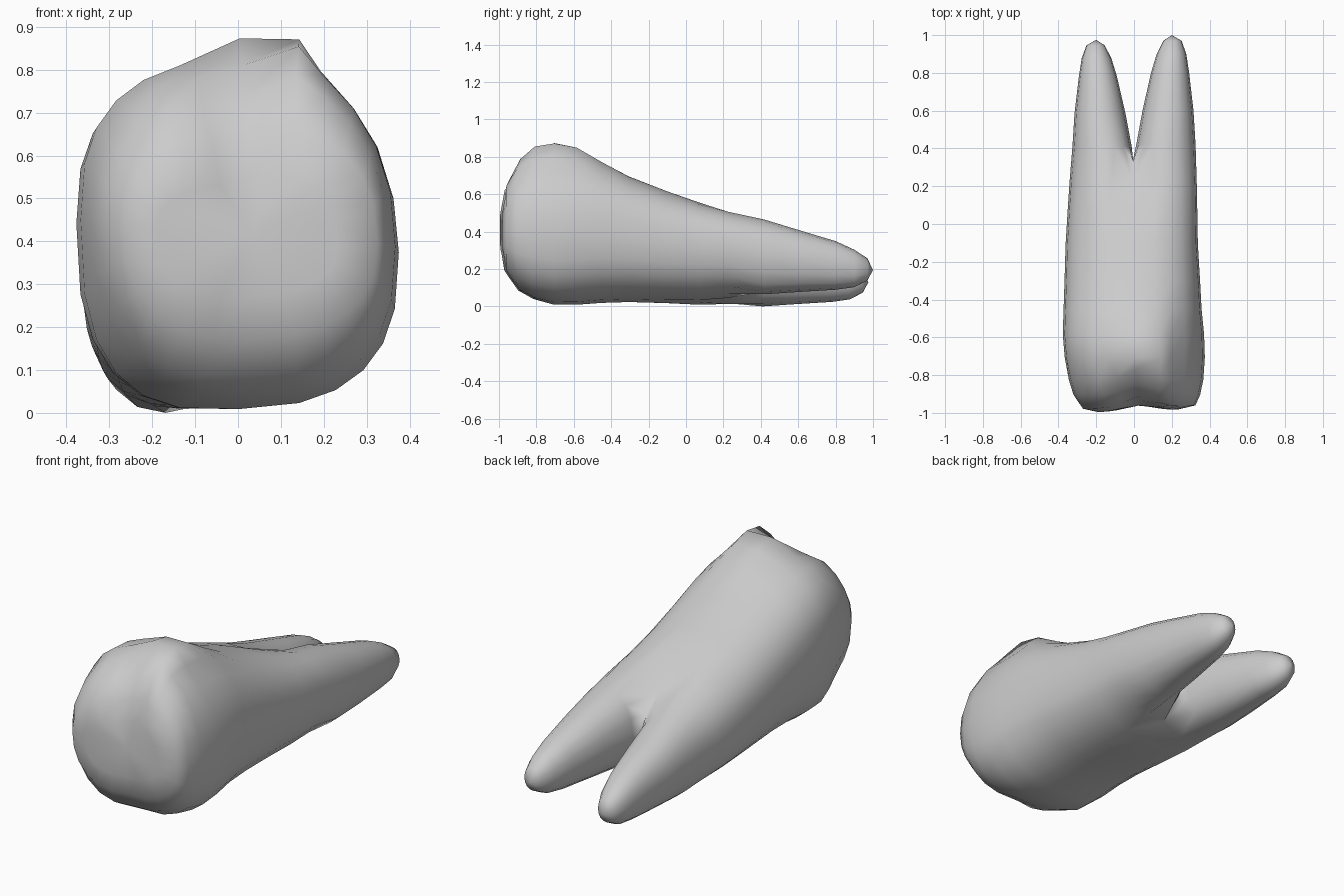
import bpy, bmesh, math

cube = bpy.data.objects.get("Cube")
if cube:
    bpy.data.objects.remove(cube)

SIDES = 24
HALF = SIDES // 2


def bump(value, centre, width):
    return math.exp(-((value - centre) / width) ** 2)


def rounded(angle, x0, x1, z0, z1, power, lean=0):
    """Point on a squarish oval in the given box; lean lowers its widest point on the left."""
    c, s = math.cos(angle), math.sin(angle)
    x = math.copysign(abs(c) ** (2 / power), c)
    middle = (z0 + z1) / 2 - lean * x
    reach = z1 - middle if s > 0 else z0 - middle
    return (x0 + x1 + x * (x1 - x0)) / 2, middle + reach * abs(s) ** (2 / power)


def bridge(bm, a, b):
    for i in range(len(a)):
        j = (i + 1) % len(a)
        bm.faces.new((a[i], a[j], b[j], b[i]))


def close_end(bm, ring, point):
    tip = bm.verts.new(point)
    for i in range(len(ring)):
        bm.faces.new((ring[i], ring[(i + 1) % len(ring)], tip))


# Crown and neck sections: y, x range, z range
BODY = [
    (-0.985, -0.19, 0.23, 0.28, 0.56),
    (-0.965, -0.27, 0.325, 0.18, 0.67),
    (-0.90, -0.32, 0.35, 0.09, 0.775),
    (-0.82, -0.345, 0.367, 0.045, 0.83),
    (-0.70, -0.367, 0.375, 0.02, 0.838),
    (-0.58, -0.377, 0.371, 0.02, 0.828),
    (-0.45, -0.373, 0.358, 0.03, 0.775),
    (-0.30, -0.368, 0.350, 0.035, 0.705),
    (-0.10, -0.362, 0.338, 0.03, 0.628),
    (0.08, -0.351, 0.335, 0.024, 0.565),
    (0.23, -0.341, 0.332, 0.026, 0.52),
]
# Root sections: y, inner x, outer x, z range
ROOT = [
    (0.42, 0.012, 0.326, 0.076, 0.475),
    (0.60, 0.045, 0.315, 0.088, 0.420),
    (0.80, 0.090, 0.292, 0.100, 0.360),
    (0.90, 0.120, 0.277, 0.114, 0.314),
    (0.97, 0.155, 0.252, 0.150, 0.268),
]

bm = bmesh.new()

# Crown with a taller left cusp, a groove between cusps, and furrows before the fork
rings = []
for y, x0, x1, z0, z1 in BODY:
    ring = []
    crown = bump(y, -0.72, 0.22)
    fork = bump(y, 0.30, 0.17)
    lean = 0.055 * bump(y, -0.7, 0.45)
    twist = 0.06 + 0.08 * bump(y, 0.35, 0.35)
    for i in range(SIDES):
        angle = math.pi / 2 - i * math.tau / SIDES
        side = math.cos(angle)
        up = max(0, math.sin(angle))
        down = max(0, -math.sin(angle))
        # The left shoulder slopes away from the cusp, the biting face is rounder on the right
        if side > 0.4 and up > 0:
            power = 2.5 - 0.45 * crown
        elif side < -0.2 and y < -0.8:
            power = 2.2
        else:
            power = 2.5 + 0.25 * crown
        x, z = rounded(angle, x0, x1, z0, z1, power, lean)
        z += x * (twist - 0.03 * crown * (x > 0))
        z += 0.077 * crown * up * bump(x, 0.075, 0.11)
        z -= 0.08 * up * bump(x, -0.02, 0.08) * bump(y, -0.87, 0.1)
        z += fork * bump(x, 0, 0.09) * (0.05 * down - 0.10 * up)
        groove = (0.028 + 0.03 * up) * bump(x, 0.03, 0.1) if y < -0.8 else 0
        tilt = 0.03 * x if y < -0.9 else 0
        ring.append(bm.verts.new((x, y - 0.005 + groove + tilt, z)))
    if rings:
        bridge(bm, rings[-1], ring)
    rings.append(ring)
close_end(bm, rings[0], (0.03, -0.96, 0.43))

# Saddle between the roots
last = rings[-1]
top, bottom = last[0], last[HALF]
saddle = [bm.verts.new((-0.005, y, z))
          for y, z in ((0.30, 0.13), (0.34, 0.25), (0.33, 0.36))]

# Two tapering roots, the right one lower and shorter
for side in (1, -1):
    if side > 0:
        outer = last[:HALF + 1]
    else:
        outer = [top] + last[:HALF - 1:-1]
    previous = outer + saddle
    drop = 0 if side > 0 else 0.065
    reach = 1 if side > 0 else 0.975
    count = len(previous)
    for y, xi, xo, z0, z1 in ROOT:
        ring = []
        for i in range(count):
            angle = math.radians(135) - i * math.tau / count
            x, z = rounded(angle, xi, xo, z0, z1, 2.2)
            ring.append(bm.verts.new((side * x, y * reach, z - drop)))
        bridge(bm, previous, ring)
        previous = ring
    close_end(bm, previous, (side * 0.2, reach, 0.205 - drop))

bmesh.ops.recalc_face_normals(bm, faces=bm.faces)
for face in bm.faces:
    face.smooth = True

# Rest the lowest point on the ground
lowest = min(v.co.z for v in bm.verts)
for v in bm.verts:
    v.co.z -= lowest

mesh = bpy.data.meshes.new("tooth")
bm.to_mesh(mesh)
bm.free()
tooth = bpy.data.objects.new("tooth", mesh)
bpy.context.collection.objects.link(tooth)

# Plain grey enamel
enamel = bpy.data.materials.new("grey enamel")
enamel.use_nodes = True
colour = (0.6, 0.6, 0.6, 1)
enamel.diffuse_color = colour
enamel.node_tree.nodes["Principled BSDF"].inputs["Base Color"].default_value = colour
mesh.materials.append(enamel)
